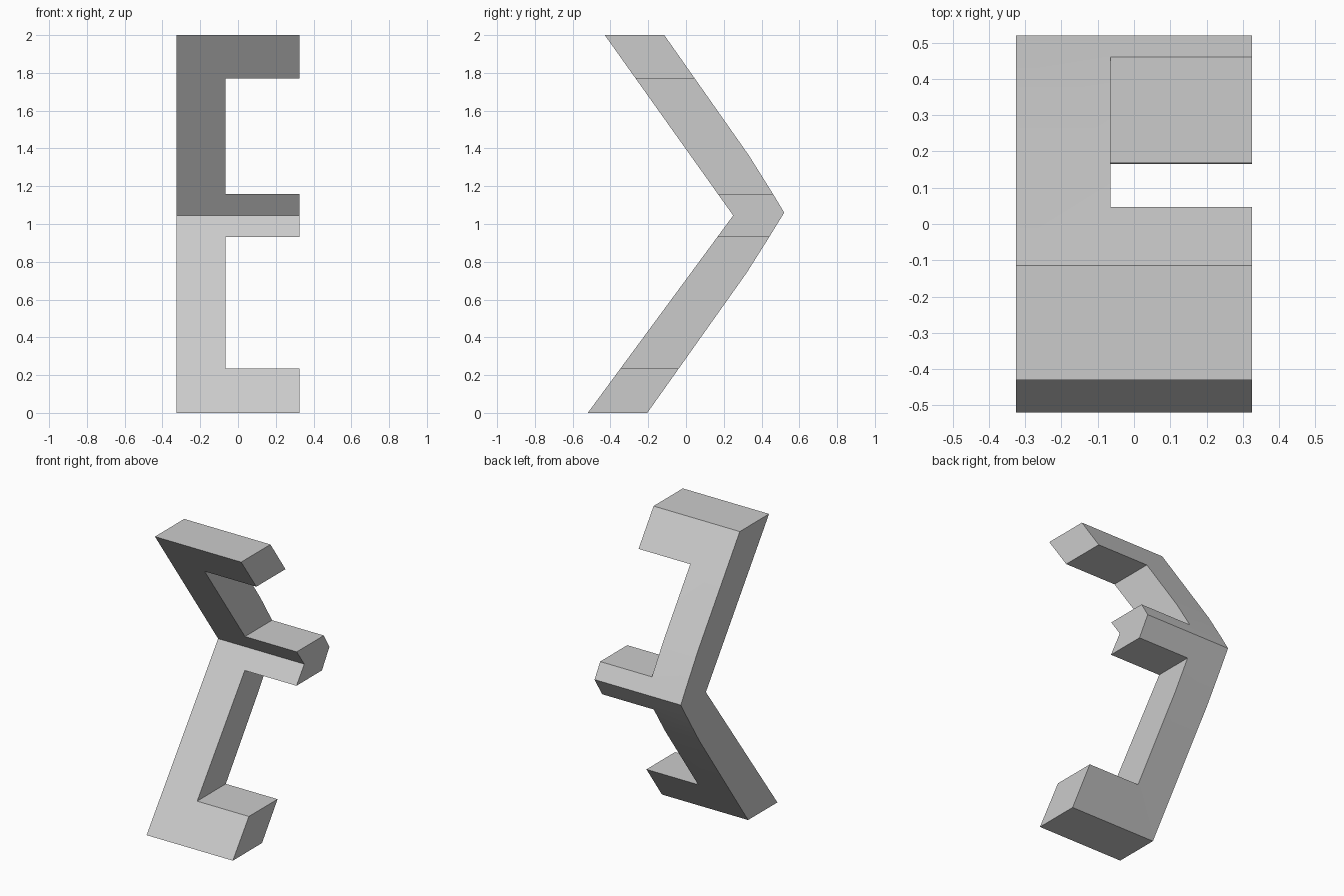
import bpy
import bmesh
from mathutils import Matrix, Vector

cube = bpy.data.objects.get("Cube")
if cube:
    bpy.data.objects.remove(cube, do_unlink=True)

HALF = 0.325      # half width of the bracket
SPINE = -0.065    # inner edge of the upright

# Single flat grey
grey = bpy.data.materials.new("light grey")
grey.use_nodes = True
colour = (0.6, 0.6, 0.6, 1)
grey.diffuse_color = colour
grey.node_tree.nodes["Principled BSDF"].inputs["Base Color"].default_value = colour


def add_object(name, bm):
    bmesh.ops.recalc_face_normals(bm, faces=bm.faces)
    mesh = bpy.data.meshes.new(name)
    bm.to_mesh(mesh)
    bm.free()
    obj = bpy.data.objects.new(name, mesh)
    bpy.context.collection.objects.link(obj)
    mesh.materials.append(grey)
    return obj


# Bent side profile (y, z), extruded across the full width
profile = [(-0.52, 0), (-0.205, 0), (0.32, 0.74), (0.44, 0.93), (0.52, 1.06),
           (0.46, 1.16), (0.335, 1.36), (-0.115, 2), (-0.43, 2), (0.25, 1.045)]
bm = bmesh.new()
side = bm.faces.new([bm.verts.new((-HALF, y, z)) for y, z in profile])
ext = bmesh.ops.extrude_face_region(bm, geom=[side])
bmesh.ops.translate(bm, vec=(2 * HALF, 0, 0),
                    verts=[v for v in ext["geom"] if isinstance(v, bmesh.types.BMVert)])
bracket = add_object("bent_bracket", bm)

# Two openings that leave an upright with three arms
cutters = []
for name, low, high in (("lower_opening", 0.235, 0.93), ("upper_opening", 1.16, 1.77)):
    bm = bmesh.new()
    centre = Vector((SPINE + 0.5, 0, (low + high) / 2))
    bmesh.ops.create_cube(bm, size=1, matrix=Matrix.Translation(centre)
                          @ Matrix.Diagonal((1, 2, high - low, 1)))
    cutter = add_object(name, bm)
    cutter.hide_render = True
    cutters.append(cutter)
    cut = bracket.modifiers.new(name, "BOOLEAN")
    cut.operation = "DIFFERENCE"
    cut.solver = "EXACT"
    cut.object = cutter

# Apply the cuts, drop the helpers and smooth only the gentle bends
bpy.ops.object.select_all(action="DESELECT")
bracket.select_set(True)
bpy.context.view_layer.objects.active = bracket
for cutter in cutters:
    bpy.ops.object.modifier_apply(modifier=cutter.name)
    bpy.data.objects.remove(cutter, do_unlink=True)
bpy.ops.object.shade_smooth_by_angle()
